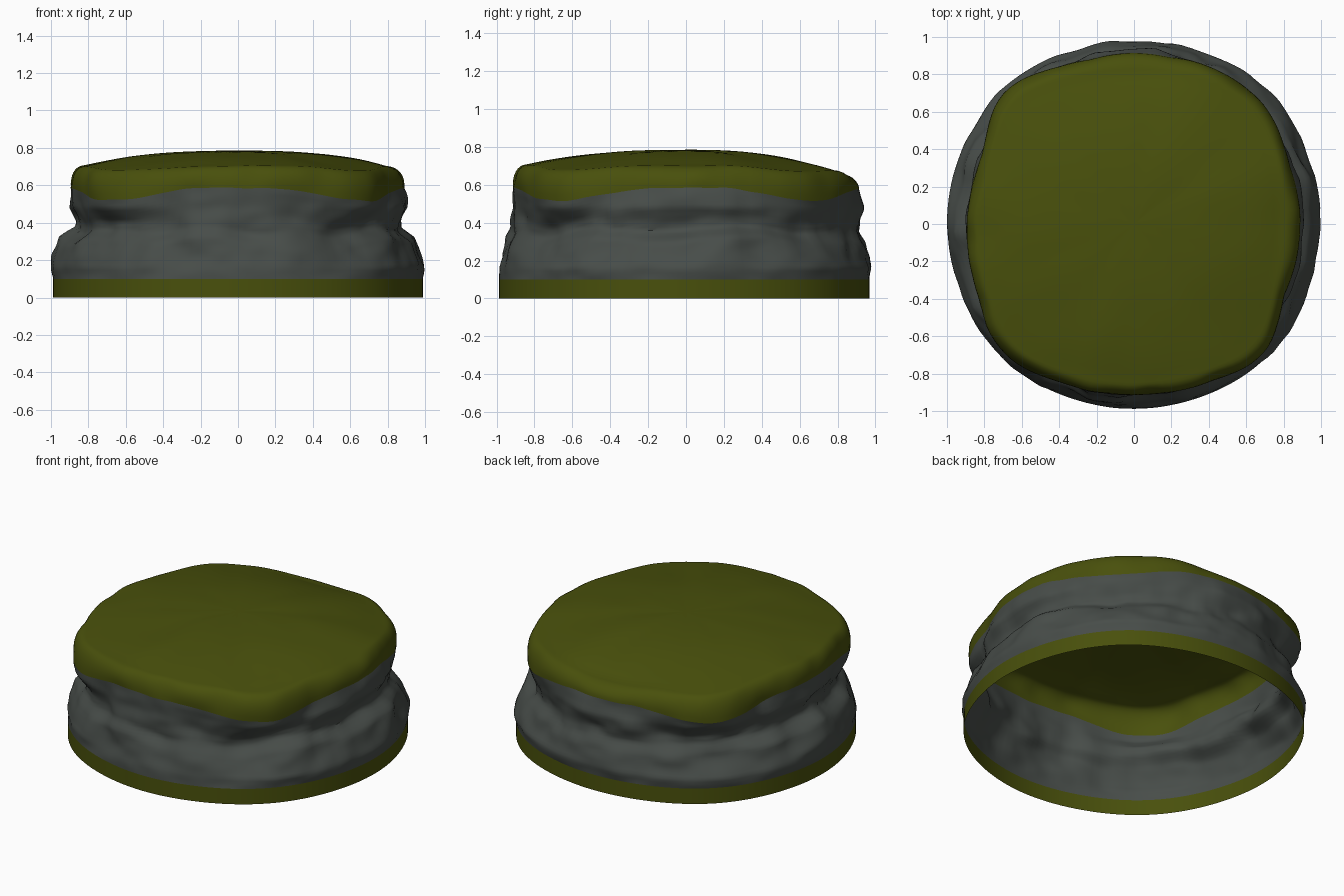
import bpy, bmesh, math
from mathutils import Vector, noise

if "Cube" in bpy.data.objects:
    bpy.data.objects.remove(bpy.data.objects["Cube"])

N = 144  # columns around

def material(name, rgb):
    m = bpy.data.materials.new(name)
    m.diffuse_color = (*rgb, 1)
    m.use_nodes = True
    m.node_tree.nodes["Principled BSDF"].inputs["Base Color"].default_value = m.diffuse_color
    return m

moss = material("moss green", (0.066, 0.080, 0.0035))
stone = material("stone grey", (0.064, 0.074, 0.067))

# radius of the mossy lip in 16 directions, counter-clockwise from +x
LIP = [.86, .90, .945, .92, .875, .915, .99, .89, .90, .92, .985, .935, .92, .935, .98, .885]

def cyc(table, a):
    t = a / math.tau * len(table)
    i = int(t)
    f = t - i
    p = [table[(i + k) % len(table)] for k in (-1, 0, 1, 2)]
    return p[1] + .5 * f * (p[2] - p[0] + f * (2*p[0] - 5*p[1] + 4*p[2] - p[3]
                            + f * (3*(p[1] - p[2]) + p[3] - p[0])))

def corner(a):  # 0 on the axes, 1 on the diagonals
    return math.sin(2 * a) ** 4

def back(a):  # 1 straight back, fading to the sides
    return max(0, math.sin(a)) ** 6

def rough(a, z, scale, seed):
    return noise.noise(Vector((math.cos(a) * scale, math.sin(a) * scale, z * scale * 1.3 + seed)))

def seam(a):  # height where moss meets stone
    return .585 - .07 * corner(a) - .01 * back(a) + .012 * rough(a, 0, 5, 3)

def polar(a, r, z):
    return (r * math.cos(a), r * math.sin(a), z)

def loft(name, rings, mat, centre=None):
    bm = bmesh.new()
    rows = [[bm.verts.new(f(i * math.tau / N)) for i in range(N)] for f in rings]
    for lo, hi in zip(rows, rows[1:]):
        for i in range(N):
            j = (i + 1) % N
            bm.faces.new((lo[i], lo[j], hi[j], hi[i]))
    if centre:
        c = bm.verts.new(centre)
        for i in range(N):
            bm.faces.new((rows[-1][i], rows[-1][(i + 1) % N], c))
    me = bpy.data.meshes.new(name)
    bm.to_mesh(me)
    bm.free()
    me.materials.append(mat)
    ob = bpy.data.objects.new(name, me)
    bpy.context.collection.objects.link(ob)
    for o in bpy.context.selected_objects:
        o.select_set(False)
    ob.select_set(True)
    bpy.context.view_layer.objects.active = ob
    bpy.ops.object.shade_smooth_by_angle(angle=math.radians(50))

def seam_radius(a):
    return max(cyc(LIP, a), .895) - .006 + .025 * back(a)

def base_radius(a):
    return .988 + .016 * corner(a) - .02 * back(a)

# mossy band round the foot
loft("base_band", [lambda a, z=z: polar(a, base_radius(a), z) for z in (0, .05, .1)], moss)

# stone wall: tapering foot, pinched neck, shoulder under the moss
def wall_point(a, z):
    top = seam(a)
    side = math.cos(a) ** 2          # neck is deepest at left and right
    neck = .914 - .042 * side
    foot = .99 + .008 * side - .008 * math.sin(a) ** 2 + .018 * corner(a)
    zn = .37 + .06 * rough(a, 0, 2.5, 8)
    keys = [(.1, base_radius(a)), (.16, foot), (zn - .07, .947), (zn - .015, neck),
            (zn + .03, neck), (.48, max(seam_radius(a) - .008, .905 + .03 * back(a))),
            (top, seam_radius(a))]
    r = seam_radius(a)
    for (z0, r0), (z1, r1) in zip(keys, keys[1:]):
        if z <= z1:
            r = r0 + (r1 - r0) * (z - z0) / (z1 - z0)
            break
    t = (z - .1) / (top - .1)
    amp = max(0, math.sin(math.pi * t)) ** .7 if 0 < t < 1 else 0
    r += amp * (.034 * rough(a, z, 4.5, 1) + .016 * rough(a, z, 9, 5))
    return polar(a, min(r, 1.0 + .02 * corner(a)), z)

loft("stone_wall", [lambda a, t=k / 28: wall_point(a, .1 + t * (seam(a) - .1))
                    for k in range(29)], stone)

# mossy cap: rolled lip, then a low dome
def dome(a, s):
    rim = .688 - .03 * corner(a) - .055 * back(a) + .008 * rough(a, 0, 3, 11)
    return rim + (.785 - rim) * (1 - s ** 2.4) + .008 * s * rough(a, s, 2.5, 6)

def cap_lip(a, f):
    s = .92
    z0, z1 = seam(a), dome(a, s)
    r0, r1 = seam_radius(a), cyc(LIP, a) * s
    bulge = math.sin(f * math.pi) * (1 - back(a))
    r = r1 + (r0 - r1) * math.cos(f * math.pi / 2)
    r += bulge * (.004 + .016 * rough(a, 0, 6, 2))
    return polar(a, r, z0 + (z1 - z0) * math.sin(f * math.pi / 2))

def cap_top(a, s):
    k = (s / .92) ** 2
    return polar(a, s * (cyc(LIP, a) * k + .91 * (1 - k)), dome(a, s))

loft("moss_cap",
     [lambda a, f=k / 8: cap_lip(a, f) for k in range(9)]
     + [lambda a, s=.92 * (1 - k / 16): cap_top(a, s) for k in range(1, 16)],
     moss, (0, 0, .785))
